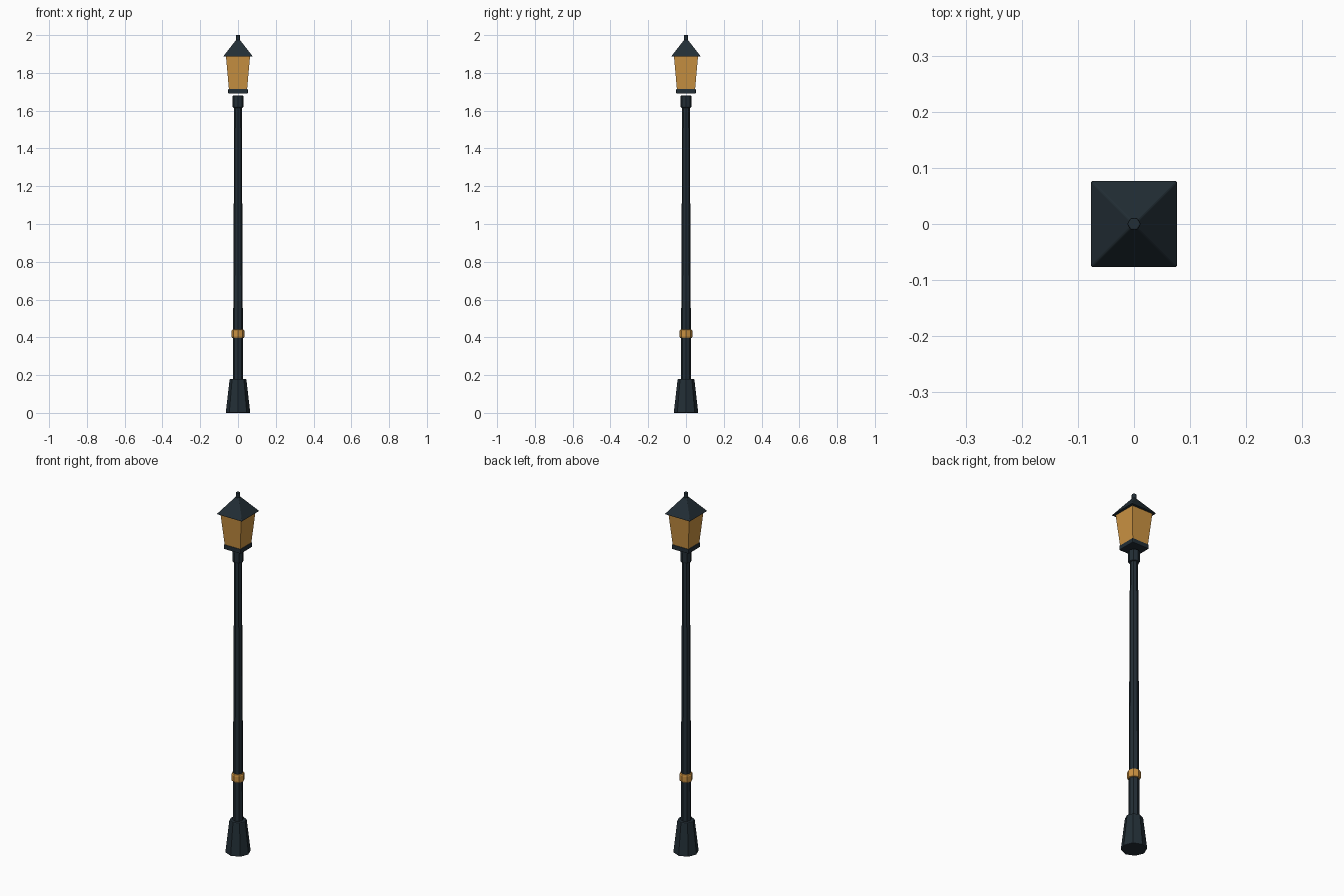
import bpy, math

if "Cube" in bpy.data.objects:
    bpy.data.objects.remove(bpy.data.objects["Cube"])


def material(name, rgb):
    m = bpy.data.materials.new(name)
    m.diffuse_color = (*rgb, 1)
    m.use_nodes = True
    m.node_tree.nodes["Principled BSDF"].inputs["Base Color"].default_value = m.diffuse_color
    return m


IRON = material("dark_iron", (0.016, 0.027, 0.036))
AMBER = material("amber", (0.60, 0.29, 0.055))


def frustum(name, sides, r0, r1, z0, z1, mat, turn=0.0, bevel=0.0):
    """Tapered prism; radii are measured to the corners."""
    bpy.ops.mesh.primitive_cone_add(vertices=sides, radius1=r0, radius2=r1, depth=z1 - z0,
                                    location=(0, 0, (z0 + z1) / 2), rotation=(0, 0, turn))
    ob = bpy.context.object
    ob.name = name
    ob.data.materials.append(mat)
    if bevel:
        b = ob.modifiers.new("soft_edges", 'BEVEL')
        b.width, b.segments = bevel, 2
        b.limit_method = 'ANGLE'
        b.angle_limit = math.radians(50)
    return ob


def square(name, h0, h1, z0, z1, mat, bevel=0.0):
    """Four-sided frustum given by half widths."""
    k = math.sqrt(2)
    return frustum(name, 4, h0 * k, h1 * k, z0, z1, mat, math.pi / 4, bevel)


# Foot and post
frustum("foot", 8, 0.065, 0.044, 0.0, 0.18, IRON, 0, 0.004)
frustum("post", 8, 0.027, 0.020, 0.17, 1.63, IRON)

# Rings around the post
frustum("amber_ring", 8, 0.034, 0.034, 0.395, 0.442, AMBER, 0, 0.009)
frustum("top_collar", 8, 0.029, 0.029, 1.615, 1.68, IRON, 0, 0.006)

# Lantern, floating just above the collar
square("lantern_tray", 0.052, 0.052, 1.69, 1.715, IRON, 0.004)
square("lantern_glass", 0.048, 0.064, 1.712, 1.892, AMBER)
square("roof", 0.078, 0.006, 1.887, 1.98, IRON, 0.003)
frustum("finial", 6, 0.0125, 0.0125, 1.96, 2.0, IRON, math.pi / 6, 0.003)
